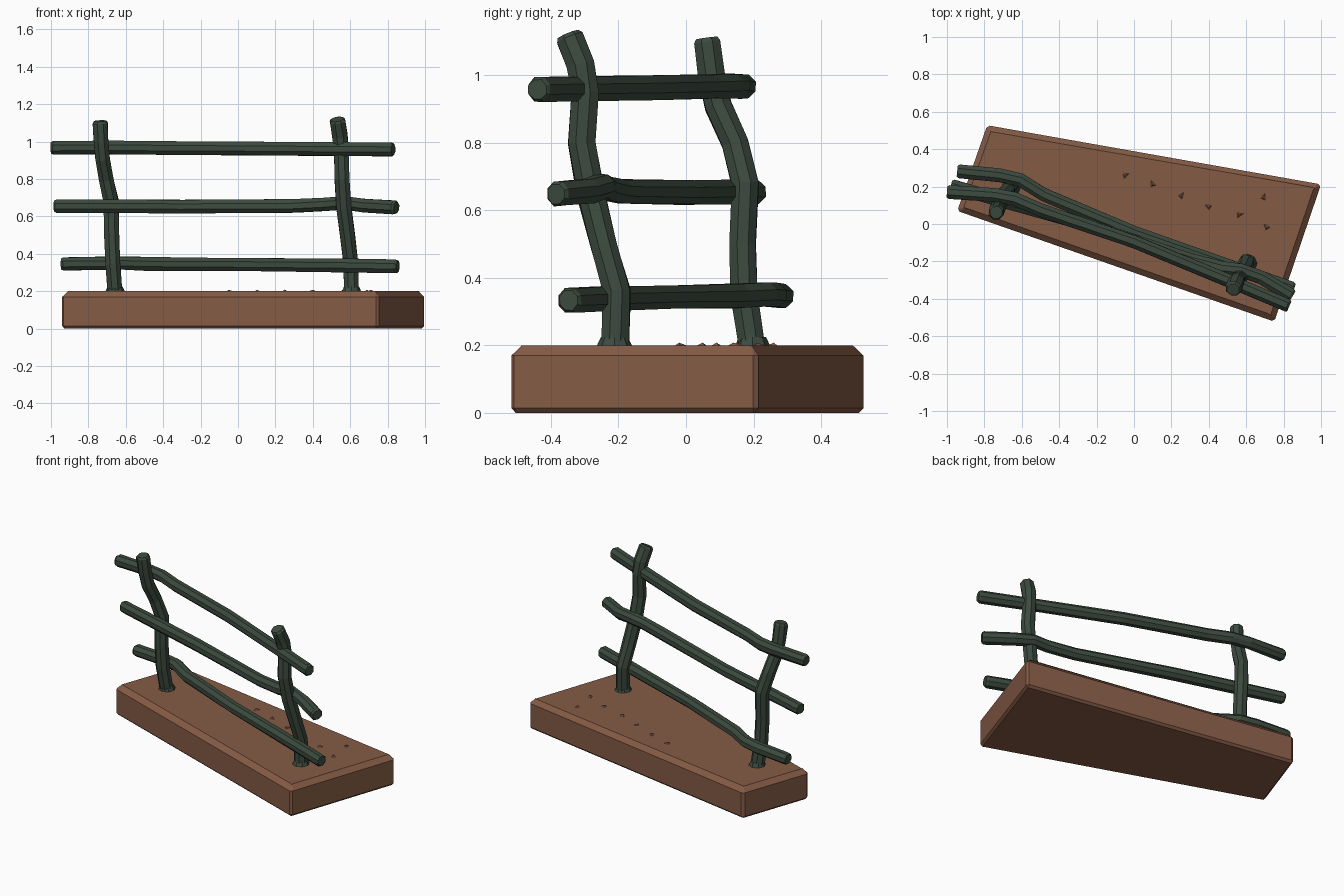
import bpy, bmesh, math, random
from mathutils import Vector

if "Cube" in bpy.data.objects:
    bpy.data.objects.remove(bpy.data.objects["Cube"])

random.seed(4)


def material(name, rgb):
    m = bpy.data.materials.new(name)
    m.diffuse_color = (*rgb, 1)
    m.use_nodes = True
    m.node_tree.nodes["Principled BSDF"].inputs["Base Color"].default_value = m.diffuse_color
    return m


BROWN = material("brown_earth", (0.235, 0.105, 0.06))
GREEN = material("dark_green_wood", (0.045, 0.069, 0.049))


def finish(bm, name, mat):
    bmesh.ops.recalc_face_normals(bm, faces=bm.faces)
    me = bpy.data.meshes.new(name)
    bm.to_mesh(me)
    bm.free()
    me.materials.append(mat)
    ob = bpy.data.objects.new(name, me)
    bpy.context.collection.objects.link(ob)
    return ob


def branch(name, pts, r, sides=8):
    """Rough log: flat-sided tube along a bent path with chamfered ends."""
    pts = [Vector(p) for p in pts]
    start = (pts[1] - pts[0]).normalized() * 0.012
    end = (pts[-1] - pts[-2]).normalized() * 0.012
    path = [pts[0], pts[0] + start] + pts[1:-1] + [pts[-1] - end, pts[-1]]
    bm = bmesh.new()
    rings = []
    for i, p in enumerate(path):
        t = (path[min(i + 1, len(path) - 1)] - path[max(i - 1, 0)]).normalized()
        ref = Vector((0, 1, 0)) if abs(t.z) > 0.6 else Vector((0, 0, 1))
        u = t.cross(ref).normalized()
        v = t.cross(u)
        rr = r * (0.8 if i in (0, len(path) - 1) else 1.0)
        ring = []
        for k in range(sides):
            a = math.tau * (k + 0.5) / sides
            q = rr * random.uniform(0.96, 1.07)
            ring.append(bm.verts.new(p + u * math.cos(a) * q + v * math.sin(a) * q))
        rings.append(ring)
    for a, b in zip(rings, rings[1:]):
        for k in range(sides):
            j = (k + 1) % sides
            bm.faces.new((a[k], a[j], b[j], b[k]))
    bm.faces.new(rings[0])
    bm.faces.new(rings[-1])
    return finish(bm, name, GREEN)


# Base slab: four-cornered block with chamfered edges
corners = [(-0.945, 0.07), (0.75, -0.522), (1.0, 0.212), (-0.785, 0.528)]
bm = bmesh.new()
face = bm.faces.new([bm.verts.new((x, y, 0)) for x, y in corners])
new = bmesh.ops.extrude_face_region(bm, geom=[face])["geom"]
for v in new:
    if isinstance(v, bmesh.types.BMVert):
        v.co.z = 0.2
if not any(f.calc_center_median().z < 0.01 for f in bm.faces):
    bm.faces.new([v for v in bm.verts if v.co.z < 0.01])
bmesh.ops.bevel(bm, geom=[e for e in bm.edges if min(v.co.z for v in e.verts) < 0.1],
                offset=0.014, segments=1, affect='EDGES', profile=0.5)
bmesh.ops.bevel(bm, geom=[e for e in bm.edges if all(v.co.z > 0.199 for v in e.verts)],
                offset=0.03, segments=1, affect='EDGES', profile=0.5)
finish(bm, "base_slab", BROWN)

# Small chips on the ground
bm = bmesh.new()
for x, y, a in [(-0.05, 0.26, 0.4), (0.1, 0.21, 1.9), (0.25, 0.15, 0.9), (0.4, 0.09, 2.6),
                (0.56, 0.05, 0.2), (0.69, 0.14, 1.2), (0.71, -0.02, 2.2)]:
    low = []
    for k, s in enumerate((0.035, 0.018, 0.025)):
        b = a + k * math.tau / 3
        low.append(bm.verts.new((x + s * math.cos(b), y + s * math.sin(b), 0.197)))
    top = bm.verts.new((x, y, 0.208))
    bm.faces.new(low)
    for k in range(3):
        bm.faces.new((low[k], low[(k + 1) % 3], top))
finish(bm, "ground_chips", BROWN)

# Crooked posts
branch("left_post", [(-0.655, 0.2, 0.17), (-0.668, 0.172, 0.35), (-0.675, 0.168, 0.5),
                     (-0.678, 0.175, 0.68), (-0.705, 0.145, 0.8), (-0.725, 0.095, 0.91),
                     (-0.732, 0.075, 1.0), (-0.737, 0.06, 1.11)], 0.042)
branch("right_post", [(0.607, -0.212, 0.17), (0.602, -0.205, 0.36), (0.585, -0.245, 0.5),
                      (0.565, -0.282, 0.65), (0.556, -0.31, 0.8), (0.552, -0.3, 0.95),
                      (0.545, -0.312, 1.03), (0.53, -0.35, 1.12)], 0.043)

# Splayed bark collars at the post feet
for side, x, y in (("left", -0.657, 0.197), ("right", 0.607, -0.212)):
    bm = bmesh.new()
    bmesh.ops.create_cone(bm, cap_ends=True, segments=8, radius1=0.054, radius2=0.04, depth=0.03)
    bmesh.ops.translate(bm, verts=bm.verts, vec=(x, y, 0.21))
    finish(bm, side + "_post_foot", GREEN)

# Rails weaving around the posts
branch("top_rail", [(-1.0, 0.172, 0.966), (-0.75, 0.155, 0.968), (-0.64, 0.135, 0.968),
                    (-0.5, 0.075, 0.966), (0.0, -0.095, 0.963), (0.5, -0.3, 0.96),
                    (0.83, -0.44, 0.958)], 0.038)
branch("middle_rail", [(-0.98, 0.205, 0.655), (-0.67, 0.115, 0.655), (-0.3, 0.01, 0.653),
                       (0.3, -0.19, 0.656), (0.47, -0.235, 0.665), (0.57, -0.245, 0.672),
                       (0.68, -0.285, 0.658), (0.847, -0.385, 0.648)], 0.038)
branch("bottom_rail", [(-0.945, 0.283, 0.345), (-0.72, 0.26, 0.348), (-0.61, 0.235, 0.35),
                       (-0.48, 0.155, 0.346), (0.0, -0.045, 0.343), (0.55, -0.24, 0.338),
                       (0.855, -0.348, 0.333)], 0.038)
